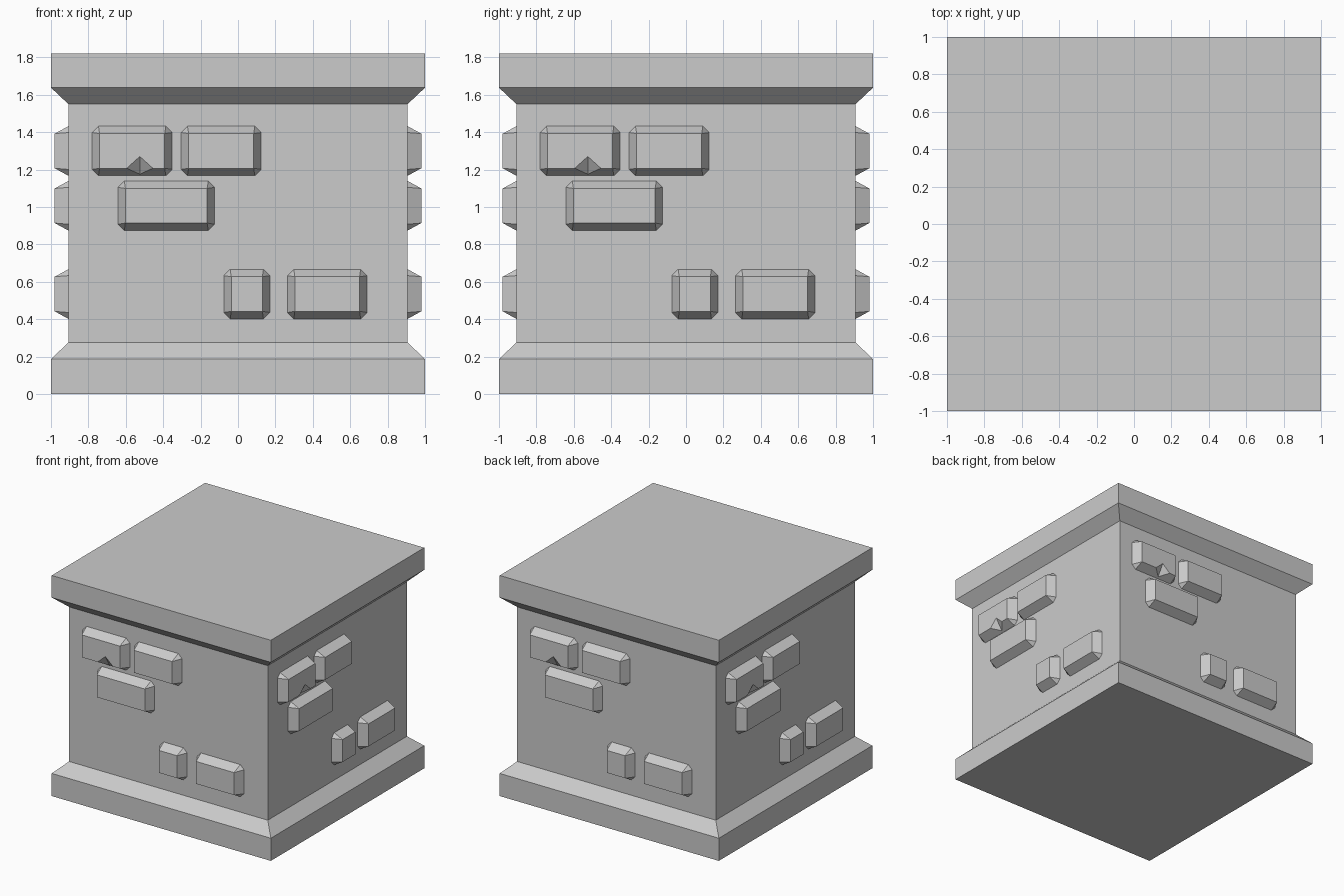
import bpy, bmesh, math
from mathutils import Vector

if "Cube" in bpy.data.objects:
    bpy.data.objects.remove(bpy.data.objects["Cube"])

WALL, FACE = 0.907, 0.98   # half width of the wall, and of the brick fronts
INSET = 0.04               # brick chamfer width


def add_object(name, mesh):
    ob = bpy.data.objects.new(name, mesh)
    bpy.context.collection.objects.link(ob)
    return ob


def hull_object(name, points):
    bm = bmesh.new()
    for p in points:
        bm.verts.new(p)
    bmesh.ops.convex_hull(bm, input=bm.verts[:])
    bmesh.ops.dissolve_limit(bm, angle_limit=0.01, verts=bm.verts[:], edges=bm.edges[:])
    bmesh.ops.recalc_face_normals(bm, faces=bm.faces[:])
    mesh = bpy.data.meshes.new(name)
    bm.to_mesh(mesh)
    bm.free()
    return add_object(name, mesh)


# Block: square loops stacked along the base, wall and cap profile
profile = [(1, 0), (1, 0.187), (WALL, 0.275), (WALL, 1.55), (1, 1.638), (1, 1.82)]
bm = bmesh.new()
loops = [[bm.verts.new((sx * r, sy * r, z)) for sx, sy in ((-1, -1), (1, -1), (1, 1), (-1, 1))]
         for r, z in profile]
for lo, hi in zip(loops, loops[1:]):
    for i in range(4):
        j = (i + 1) % 4
        bm.faces.new((lo[i], lo[j], hi[j], hi[i]))
bm.faces.new(loops[0][::-1])
bm.faces.new(loops[-1])
mesh = bpy.data.meshes.new("stone_block")
bm.to_mesh(mesh)
bm.free()
add_object("stone_block", mesh)


# Chamfered brick: front rectangle widening to a clipped rectangle at the wall
def brick(name, x0, x1, z0, z1):
    pts = []
    c = INSET * 0.85
    for x, sx in ((x0, 1), (x1, -1)):
        for z, sz in ((z0, 1), (z1, -1)):
            pts.append((x + sx * INSET, -FACE, z + sz * INSET))
            for y in (-WALL, -WALL + 0.03):
                pts += [(x + sx * c, y, z), (x, y, z + sz * c)]
    return hull_object(name, pts)


bricks = [brick("brick_%d" % (i + 1), *b) for i, b in enumerate((
    (-0.78, -0.352, 1.167, 1.432),
    (-0.304, 0.124, 1.167, 1.432),
    (-0.642, -0.125, 0.874, 1.139),
    (-0.076, 0.17, 0.402, 0.667),
    (0.264, 0.69, 0.402, 0.667)))]

# Chip knocked out of the lower edge of the first brick
cx = -0.525
top = Vector((cx, -FACE, 1.27))
deep = Vector((cx, -0.922, 1.175))
mid, along = (top + deep) / 2, top - deep
pts = []
for s in (-1, 1):
    p = mid + along * s
    pts += [p] + [p + 2 * (Vector((cx + dx, -FACE, 1.207)) - mid) for dx in (-0.07, 0.07)]
cutter = hull_object("chip_cutter", pts)
cutter.hide_render = True
mod = bricks[0].modifiers.new("chip", 'BOOLEAN')
mod.operation = 'DIFFERENCE'
mod.solver = 'EXACT'
mod.object = cutter
chipped = bpy.data.meshes.new_from_object(
    bricks[0].evaluated_get(bpy.context.evaluated_depsgraph_get()))
bricks[0].modifiers.clear()
bricks[0].data = chipped
bpy.data.objects.remove(cutter)

# Repeat the bricks around the other three sides
for k, side in enumerate(("right", "back", "left"), 1):
    for b in bricks:
        ob = add_object(side + "_" + b.name, b.data)
        ob.rotation_euler.z = k * math.pi / 2
for b in bricks:
    b.name = "front_" + b.name
